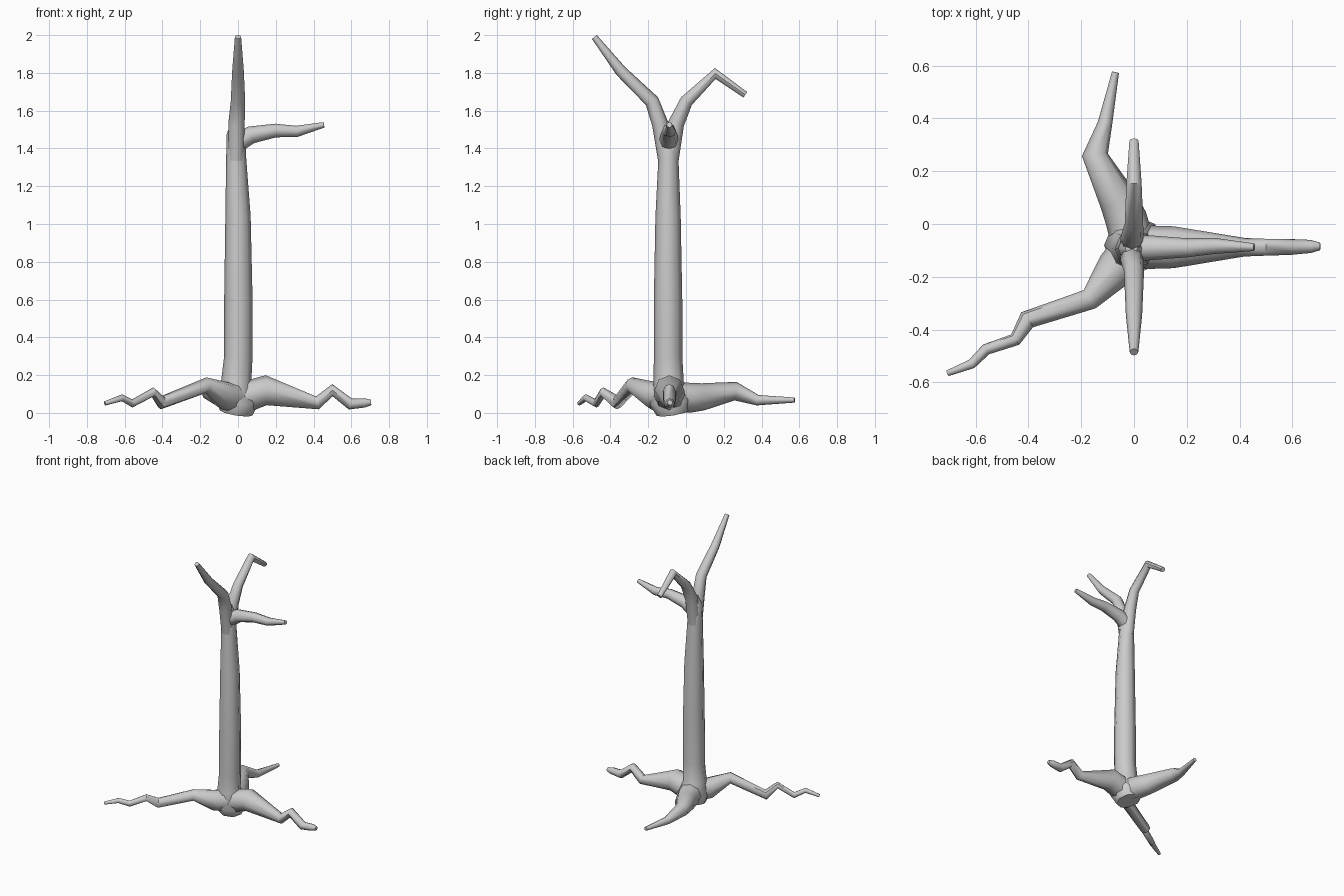
import bpy, bmesh, math
from mathutils import Vector

SIDES = 8


def limb(name, pts, ref):
    """Tapering tube through (x, y, z, radius) points; ref steadies its rings."""
    bm = bmesh.new()
    p = [Vector(q[:3]) for q in pts]
    rings = []
    for i, c in enumerate(p):
        d = Vector()
        if i > 0:
            d += (c - p[i - 1]).normalized()
        if i < len(p) - 1:
            d += (p[i + 1] - c).normalized()
        d.normalize()
        u = d.cross(Vector(ref)).normalized()
        v = d.cross(u)
        r = pts[i][3] * 1.03
        rings.append([bm.verts.new(c + r * (math.cos(a) * u + math.sin(a) * v))
                      for a in (2 * math.pi * k / SIDES for k in range(SIDES))])
    for a, b in zip(rings, rings[1:]):
        for k in range(SIDES):
            j = (k + 1) % SIDES
            bm.faces.new((a[k], a[j], b[j], b[k]))
    bm.faces.new(rings[0])
    bm.faces.new(rings[-1])
    bmesh.ops.recalc_face_normals(bm, faces=bm.faces)
    me = bpy.data.meshes.new(name)
    bm.to_mesh(me)
    bm.free()
    ob = bpy.data.objects.new(name, me)
    bpy.context.collection.objects.link(ob)
    bpy.context.view_layer.objects.active = ob
    bpy.ops.object.select_all(action='DESELECT')
    ob.select_set(True)
    bpy.ops.object.shade_smooth_by_angle(angle=math.radians(50))
    return ob


X, Z = (1, 0, 0), (0, 0, 1)

# Trunk with its swollen foot
limb("trunk", [(-.01, -.07, 0, .085), (0, -.08, .06, .11), (-.01, -.092, .16, .078),
               (.002, -.095, .3, .073), (.002, -.095, .6, .073), (0, -.095, 1.04, .065),
               (-.01, -.093, 1.36, .051), (-.01, -.093, 1.48, .048),
               (-.01, -.093, 1.54, .022)], X)

# Forked upper branches, front and back
limb("front_branch", [(-.01, -.105, 1.34, .042), (-.008, -.137, 1.53, .042),
                      (0, -.18, 1.65, .037), (0, -.345, 1.81, .03),
                      (0, -.485, 1.99, .016)], X)
limb("back_branch", [(-.01, -.082, 1.34, .042), (-.008, -.053, 1.53, .042),
                     (0, .002, 1.65, .034), (0, .155, 1.797, .028),
                     (0, .314, 1.684, .017)], X)

# Side branch
limb("side_branch", [(-.02, -.092, 1.42, .05), (.07, -.09, 1.472, .045),
                     (.2, -.09, 1.495, .035), (.31, -.083, 1.49, .029),
                     (.455, -.088, 1.525, .014)], Z)

# Three crooked roots
limb("right_root", [(-.05, -.088, .08, .075), (.05, -.088, .088, .08),
                    (.15, -.088, .12, .077), (.42, -.088, .053, .034),
                    (.5, -.088, .12, .031), (.595, -.087, .047, .029),
                    (.67, -.085, .053, .024), (.705, -.085, .055, .014)], Z)
limb("back_root", [(0, -.09, .085, .08), (-.03, .02, .08, .077), (-.06, .09, .085, .07),
                   (-.148, .262, .115, .048), (-.11, .38, .067, .027),
                   (-.07, .575, .068, .013)], Z)
limb("left_root", [(.01, -.08, .085, .08), (-.07, -.17, .09, .073),
                   (-.168, -.285, .147, .04), (-.405, -.363, .055, .035),
                   (-.45, -.438, .11, .024), (-.56, -.475, .05, .021),
                   (-.615, -.53, .08, .018), (-.705, -.565, .05, .011)], Z)
